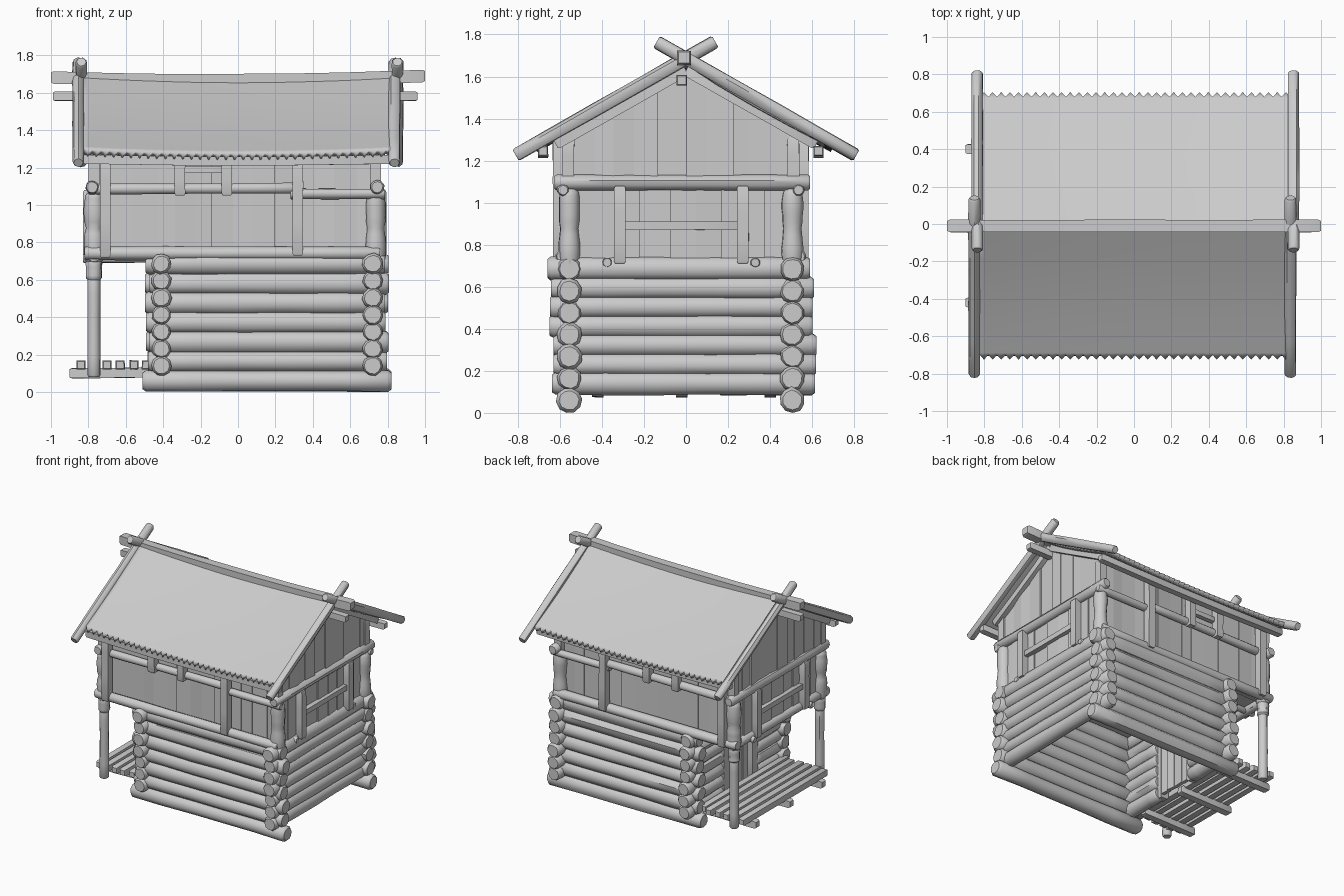
import bpy, bmesh, math, random
from mathutils import Vector

if "Cube" in bpy.data.objects:
    bpy.data.objects.remove(bpy.data.objects["Cube"])

random.seed(4)
FRONT, BACK, MID = -0.555, 0.505, -0.025   # long wall centre lines
X0, X1 = -0.77, 0.735                      # upper storey corners


def finish(name, bm, smooth=False):
    bmesh.ops.recalc_face_normals(bm, faces=bm.faces)
    me = bpy.data.meshes.new(name)
    bm.to_mesh(me)
    bm.free()
    ob = bpy.data.objects.new(name, me)
    bpy.context.collection.objects.link(ob)
    if smooth:
        bpy.context.view_layer.objects.active = ob
        ob.select_set(True)
        bpy.ops.object.shade_smooth_by_angle(angle=math.radians(45))
        ob.select_set(False)
    return ob


def tube(name, p0, p1, r, n=10, jit=0.05, sag=0.0, rings=5, lumps=0):
    """Hand-hewn log between two points with chamfered ends."""
    p0, p1 = Vector(p0), Vector(p1)
    d = p1 - p0
    q = d.to_track_quat('Z', 'Y')
    c = min(0.3 * r / d.length, 0.1)
    ts = [0, c] + [i / rings for i in range(1, rings)] + [1 - c, 1]
    ph = math.pi / 4 if n == 4 else random.random()
    skew = [1 + random.uniform(-jit, jit) for _ in range(n)]
    bm, loops = bmesh.new(), []
    for t in ts:
        k = 0.8 if t in (0, 1) else 1 + random.uniform(-jit, jit)
        if lumps:
            k *= 0.86 + 0.2 * abs(math.sin(math.pi * t * lumps)) ** 0.6
        mid = p0 + d * t - Vector((0, 0, sag * 4 * t * (1 - t)))
        loop = []
        for i in range(n):
            a = ph + math.tau * i / n
            rr = r * k * skew[i] * (1 + random.uniform(-jit, jit) * 0.3)
            loop.append(bm.verts.new(mid + q @ Vector((rr * math.cos(a), rr * math.sin(a), 0))))
        loops.append(loop)
    for a, b in zip(loops, loops[1:]):
        for i in range(n):
            bm.faces.new((a[i], a[(i + 1) % n], b[(i + 1) % n], b[i]))
    bm.faces.new(loops[0])
    bm.faces.new(loops[-1])
    return finish(name, bm, True)


def bar(name, p0, p1, half, sag=0.0, rings=3):
    """Square timber."""
    return tube(name, p0, p1, half * 1.41, 4, 0.03, sag, rings)


def plank_wall(name, axis, pos, cuts, z0, top):
    """Row of upright planks; axis is the direction the row runs along."""
    bm = bmesh.new()
    for a0, a1 in zip(cuts, cuts[1:]):
        off = pos + random.uniform(-0.006, 0.006)
        twist = random.uniform(-0.005, 0.005)
        vs = []
        for dep in (-0.014, 0.014):
            for a, z, s in ((a0, z0, 1), (a1, z0, -1), (a1, top(a1), -1), (a0, top(a0), 1)):
                o = off + dep + twist * s
                vs.append(bm.verts.new((a, o, z) if axis == 'x' else (o, a, z)))
        bm.faces.new(vs[:4])
        bm.faces.new(vs[4:])
        for i in range(4):
            j = (i + 1) % 4
            bm.faces.new((vs[i], vs[j], vs[j + 4], vs[i + 4]))
    return finish(name, bm)


def cuts(a, b, n):
    w = (b - a) / n
    return [a] + [a + w * i + random.uniform(-0.2, 0.2) * w for i in range(1, n)] + [b]


def roof_under(y):
    return 1.635 - 0.568 * abs(y)


# log room: long logs, front and back
for i in range(7):
    z = 0.06 + i * 0.104
    for y, side in ((FRONT, "front"), (BACK, "back")):
        e = random.uniform(-0.015, 0.015)
        a, b = (-0.51, 0.82) if i == 0 else (-0.485 + e, 0.795 + e)
        tube(f"{side}_wall_log", (a, y, z), (b, y, z), 0.059)

# log room: cross logs, right wall whole, left wall with doorway
for i in range(7):
    z = 0.14 + i * 0.091
    e = random.uniform(-0.015, 0.015)
    y0, y1 = -0.645 + e, 0.605 + e
    tube("right_wall_log", (0.72, y0, z), (0.72, y1, z), 0.056)
    if i < 6:
        tube("porch_wall_log", (-0.41, y0, z), (-0.41, -0.2, z), 0.053)
        tube("porch_wall_log", (-0.41, 0.15, z), (-0.41, y1, z), 0.053)
    else:
        tube("door_lintel_log", (-0.41, y0, z), (-0.41, y1, z), 0.053)

# door and its posts
for y in (-0.2, 0.15):
    bar("door_post", (-0.425, y, 0.1), (-0.425, y, 0.66), 0.035)
plank_wall("door_planks", 'y', -0.41, cuts(-0.18, 0.13, 4), 0.12, lambda a: 0.65)

# porch deck: joists and slats
for y in (-0.42, -0.02, 0.40):
    bar("porch_joist", (-0.9, y, 0.1), (-0.44, y, 0.105), 0.027)
for x in (-0.84, -0.77, -0.7, -0.63, -0.555, -0.49):
    e = random.uniform(-0.02, 0.02)
    bar("porch_slat", (x, -0.54 + e, 0.145), (x, 0.5 + e, 0.145), 0.024)

# upper floor boards and their edge beams
bm = bmesh.new()
bmesh.ops.create_cube(bm, size=1)
for v in bm.verts:
    v.co = (v.co.x * 1.46 - 0.015, v.co.y * 1.04 + MID, v.co.z * 0.03 + 0.745)
finish("upper_floor", bm)
tube("porch_head_beam", (X0, -0.6, 0.725), (X0, 0.55, 0.725), 0.036)
for y in (-0.375, 0.33):
    tube("floor_joist", (-0.83, y, 0.715), (0.78, y, 0.715), 0.024)

# corner posts: porch legs, carved middles, slim tops
for y in (FRONT, BACK):
    tube("porch_leg", (X0, y, 0.08), (X0, y, 0.64), 0.034)
    tube("porch_leg_cap", (X0, y, 0.6), (X0, y, 0.71), 0.042)
    for x in (X0, X1):
        tube("carved_corner_post", (x, y, 0.69), (x, y, 1.065), 0.05, rings=12, lumps=2)
        bar("upper_corner_post", (x, y * 1.01, 1.05), (x, y * 1.01, 1.31), 0.029)

# plank walls of the upper storey
for y, side in ((FRONT + 0.015, "front"), (BACK - 0.015, "back")):
    plank_wall(side + "_planks", 'x', y, cuts(X0, X1, 14), 0.72, lambda a: 1.31)
for s, x, side in ((-1, X0, "left"), (1, X1, "right")):
    plank_wall(side + "_lower_planks", 'y', x - s * 0.01, cuts(FRONT, BACK, 9), 0.7, lambda a: 1.09)
    c = cuts(FRONT - 0.01, 0, 5) + cuts(0, BACK + 0.03, 5)[1:]
    plank_wall(side + "_gable_planks", 'y', x + s * 0.005, c, 1.08, roof_under)

# side framing, mirrored front to back
for s in (-1, 1):
    y = MID + s * 0.56
    tube("sill_beam", (-0.82, y, 0.742), (0.76, y, 0.742), 0.036)
    tube("mid_rail", (-0.8, y, 1.085), (0.33, y, 1.09), 0.03)
    tube("mid_rail", (0.28, y, 1.06), (0.785, y, 1.06), 0.028)
    for x, z in ((-0.71, 0.72), (-0.31, 1.05), (-0.06, 1.05), (0.32, 0.73)):
        bar("wall_upright", (x, y + s * 0.02, z), (x, y + s * 0.02, 1.3), 0.028)
    bar("vent_bar", (-0.3, y, 1.19), (-0.07, y, 1.19), 0.018)
    bar("eave_purlin", (-0.83, MID + s * 0.655, 1.245), (0.84, MID + s * 0.655, 1.245), 0.024, 0.01)

# gable end framing, mirrored left to right
for s, x in ((-1, X0), (1, X1)):
    tube("gable_rail", (x + s * 0.01, -0.625, 1.095), (x + s * 0.01, 0.59, 1.095), 0.037)
    for y in (-0.315, 0.27):
        bar("window_upright", (x + s * 0.03, y, 0.71), (x + s * 0.03, y, 1.08), 0.028)
    bar("window_crossbar", (x + s * 0.02, -0.3, 0.89), (x + s * 0.02, 0.25, 0.89), 0.02)
    for t in (-1, 1):
        bar("gable_rafter", (x + s * 0.025, 0, 1.63), (x + s * 0.025, t * 0.62, 1.63 - 0.568 * 0.62), 0.026)
        xb = s * 0.845 + t * 0.008
        tube("barge_pole", (xb, -t * 0.14, 1.765), (xb, t * 0.81, 1.225), 0.032, 8)

# sagging roof sheet with toothed eaves
N = 72
STEPS = (0, 0.25, 0.5, 0.75, 0.96, 0.985, 1)
bm = bmesh.new()
for s in (-1, 1):
    grid = []
    for i in range(N + 1):
        u = i / N
        x = -0.825 + 1.66 * u
        sag = 0.026 * 4 * u * (1 - u)
        row = []
        for v in STEPS:
            y = v * 0.69 + (0.025 if i % 2 and v == 1 else 0)
            z = 1.70 - 0.57 * y - sag * (1 - 0.2 * v) - 0.012 * math.sin(math.pi * v)
            row.append(bm.verts.new((x, s * y - 0.01, z)))
        grid.append(row)
    for a, b in zip(grid, grid[1:]):
        for k in range(len(STEPS) - 1):
            bm.faces.new((a[k], b[k], b[k + 1], a[k + 1]))
bmesh.ops.remove_doubles(bm, verts=bm.verts, dist=0.0005)
roof = finish("roof_sheet", bm, True)
# keep the upper side facing up so the thickness grows downward
if sum(p.normal.z for p in roof.data.polygons) < 0:
    roof.data.flip_normals()
mod = roof.modifiers.new("thickness", 'SOLIDIFY')
mod.thickness = 0.035
mod.offset = -1

# ridge beam on top and ridge pole below
bar("ridge_beam", (-1.0, -0.01, 1.682), (1.0, -0.01, 1.69), 0.033, 0.018, 10)
bar("ridge_pole", (-0.99, -0.02, 1.582), (0.96, -0.02, 1.582), 0.025)
